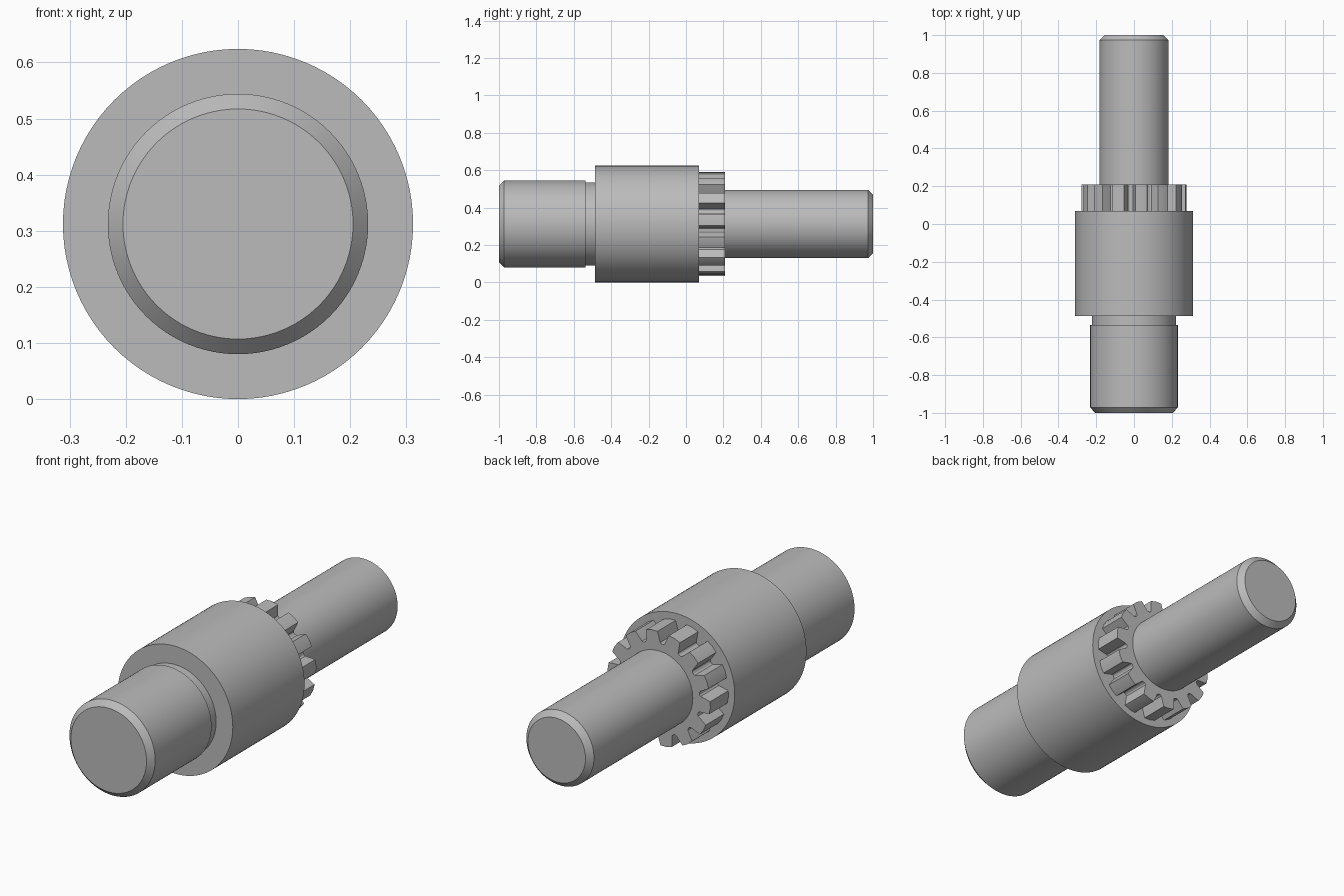
import bpy, bmesh, math

cube = bpy.data.objects.get("Cube")
if cube:
    bpy.data.objects.remove(cube, do_unlink=True)

BODY_R = 0.312      # largest radius, also the axis height
SEGMENTS = 96

steel = bpy.data.materials.new("grey_steel")
steel.use_nodes = True
colour = (0.5, 0.5, 0.5, 1)
steel.diffuse_color = colour
steel.node_tree.nodes["Principled BSDF"].inputs["Base Color"].default_value = colour


def finish(name, bm):
    """Turn a bmesh into a named object lying on the shared axis."""
    bmesh.ops.recalc_face_normals(bm, faces=bm.faces)
    mesh = bpy.data.meshes.new(name)
    bm.to_mesh(mesh)
    bm.free()
    mesh.materials.append(steel)
    obj = bpy.data.objects.new(name, mesh)
    bpy.context.collection.objects.link(obj)
    obj.location.z = BODY_R
    bpy.ops.object.select_all(action='DESELECT')
    obj.select_set(True)
    bpy.context.view_layer.objects.active = obj
    bpy.ops.object.shade_smooth_by_angle(angle=math.radians(25))


def loft(name, rings):
    """Skin matching closed outlines, each given as (y, [(x, z), ...]), and cap the ends."""
    bm = bmesh.new()
    loops = [[bm.verts.new((x, y, z)) for x, z in outline] for y, outline in rings]
    for a, b in zip(loops, loops[1:]):
        for i in range(len(a)):
            j = (i + 1) % len(a)
            bm.faces.new((a[i], a[j], b[j], b[i]))
    bm.faces.new(loops[0])
    bm.faces.new(loops[-1])
    finish(name, bm)


def polar(radius, degrees):
    t = math.radians(degrees)
    return radius * math.cos(t), radius * math.sin(t)


def turned(name, profile):
    """Lathe a list of (y, radius) steps."""
    loft(name, [(y, [polar(r, 360 * i / SEGMENTS) for i in range(SEGMENTS)])
                for y, r in profile])


# Turned sections, each seated slightly inside its neighbour
turned("front_journal", [(-1, 0.205), (-0.972, 0.232), (-0.536, 0.232)])
turned("relief_neck", [(-0.55, 0.222), (-0.47, 0.222)])
turned("main_body", [(-0.486, BODY_R), (0.069, BODY_R)])
turned("rear_shaft", [(0.05, 0.183), (0.973, 0.183), (1, 0.156)])

# Gear: one tooth profile repeated around the axis
TEETH = 14
PHASE = 4.7
tooth = [(0.221, -11.5), (0.226, -9.8), (0.25, -8.2), (0.277, -6.5), (0.279, 0),
         (0.277, 6.5), (0.25, 8.2), (0.226, 9.8), (0.221, 11.5)]
outline = [polar(r, PHASE + 360 * k / TEETH + a) for k in range(TEETH) for r, a in tooth]
loft("gear_teeth", [(0.06, outline), (0.209, outline)])
